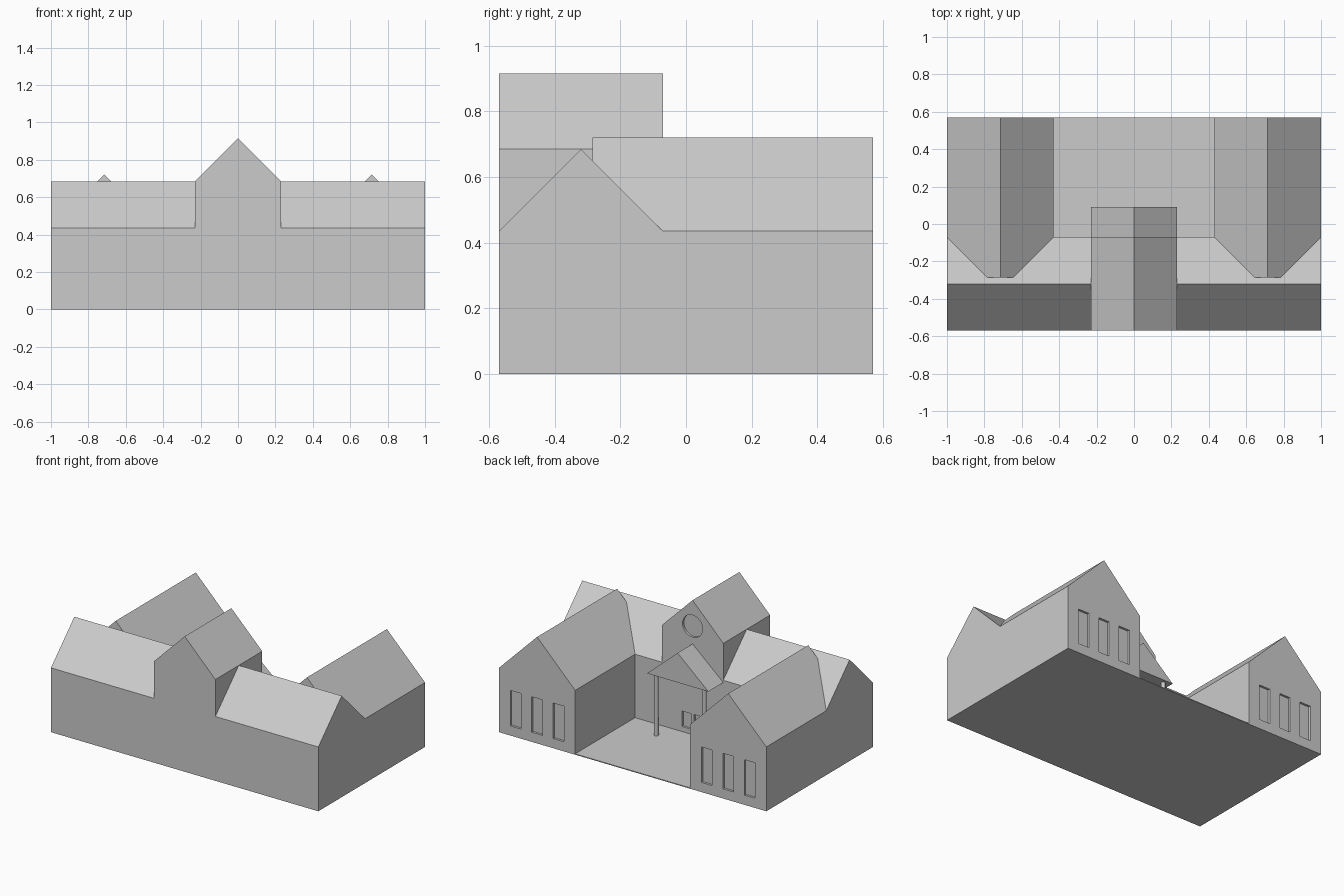
import bpy, bmesh
from mathutils import Matrix, Vector

if "Cube" in bpy.data.objects:
    bpy.data.objects.remove(bpy.data.objects["Cube"])

EAVE = 0.435


def finish(bm, name):
    bmesh.ops.recalc_face_normals(bm, faces=bm.faces[:])
    mesh = bpy.data.meshes.new(name)
    bm.to_mesh(mesh)
    bm.free()
    obj = bpy.data.objects.new(name, mesh)
    bpy.context.collection.objects.link(obj)
    return obj


def prism(name, profile, start, end, axis="y"):
    """Extrude a (horizontal, z) profile along the x or y axis."""
    bm = bmesh.new()
    if axis == "y":
        pts, move = [(h, start, z) for h, z in profile], (0, end - start, 0)
    else:
        pts, move = [(start, h, z) for h, z in profile], (end - start, 0, 0)
    face = bm.faces.new([bm.verts.new(p) for p in pts])
    out = bmesh.ops.extrude_face_region(bm, geom=[face])
    verts = [g for g in out["geom"] if isinstance(g, bmesh.types.BMVert)]
    bmesh.ops.translate(bm, verts=verts, vec=move)
    return finish(bm, name)


def house(centre, half, base, eave, ridge):
    return [(centre - half, base), (centre + half, base), (centre + half, eave),
            (centre, ridge), (centre - half, eave)]


def carve(obj, cutter):
    mod = obj.modifiers.new("recess", "BOOLEAN")
    mod.operation, mod.solver, mod.object = "DIFFERENCE", "EXACT", cutter
    bpy.context.view_layer.objects.active = obj
    bpy.ops.object.modifier_apply(modifier=mod.name)
    bpy.data.objects.remove(cutter)


def openings(centres, width, low, high, wall, depth=0.015):
    """Box cutters sunk into a rear-facing wall."""
    bm = bmesh.new()
    for x in centres:
        place = Matrix.Translation((x, wall, (low + high) / 2)) @ Matrix.Diagonal(
            (width, 2 * depth, high - low, 1))
        bmesh.ops.create_cube(bm, size=1, matrix=place)
    return finish(bm, "opening_cutter")


# Long front range with two doors facing the courtyard
front_range = prism("front_range", house(-0.32, 0.25, 0, EAVE, 0.685), -1, 1, "x")
carve(front_range, openings((-0.045, 0.045), 0.07, 0.04, 0.145, -0.07))

# Raised central gable with a round rear window
central_gable = prism("central_gable", house(0, 0.23, EAVE, 0.685, 0.915), -0.57, -0.07)
bm = bmesh.new()
bmesh.ops.create_cone(bm, cap_ends=True, segments=32, radius1=0.075, radius2=0.075,
                      depth=0.03, matrix=Matrix.Translation((0, -0.07, 0.74))
                      @ Matrix.Rotation(1.5707963, 4, "X"))
carve(central_gable, finish(bm, "round_cutter"))

# Two rear wings, each with three tall windows
for side, label in ((-1, "left"), (1, "right")):
    cx = side * 0.715
    wing = prism(label + "_wing", house(cx, 0.285, 0, EAVE, 0.72), -0.285, 0.57)
    carve(wing, openings((cx - 0.16, cx, cx + 0.16), 0.08, 0.065, 0.305, 0.57))

# Courtyard paving
prism("courtyard_floor", [(-0.43, 0), (0.43, 0), (0.43, 0.006), (-0.43, 0.006)], -0.07, 0.57)

# Porch roof and its two columns
prism("porch_roof", [(-0.23, 0.42), (0.23, 0.42), (0, 0.62)], -0.07, 0.09)
for side, label in ((-1, "left"), (1, "right")):
    bm = bmesh.new()
    bmesh.ops.create_cone(bm, cap_ends=True, segments=16, radius1=0.016, radius2=0.013,
                          depth=0.42, matrix=Matrix.Translation((side * 0.18, 0.06, 0.21)))
    column = finish(bm, label + "_porch_column")
    bpy.ops.object.select_all(action="DESELECT")
    column.select_set(True)
    bpy.context.view_layer.objects.active = column
    bpy.ops.object.shade_smooth_by_angle()
